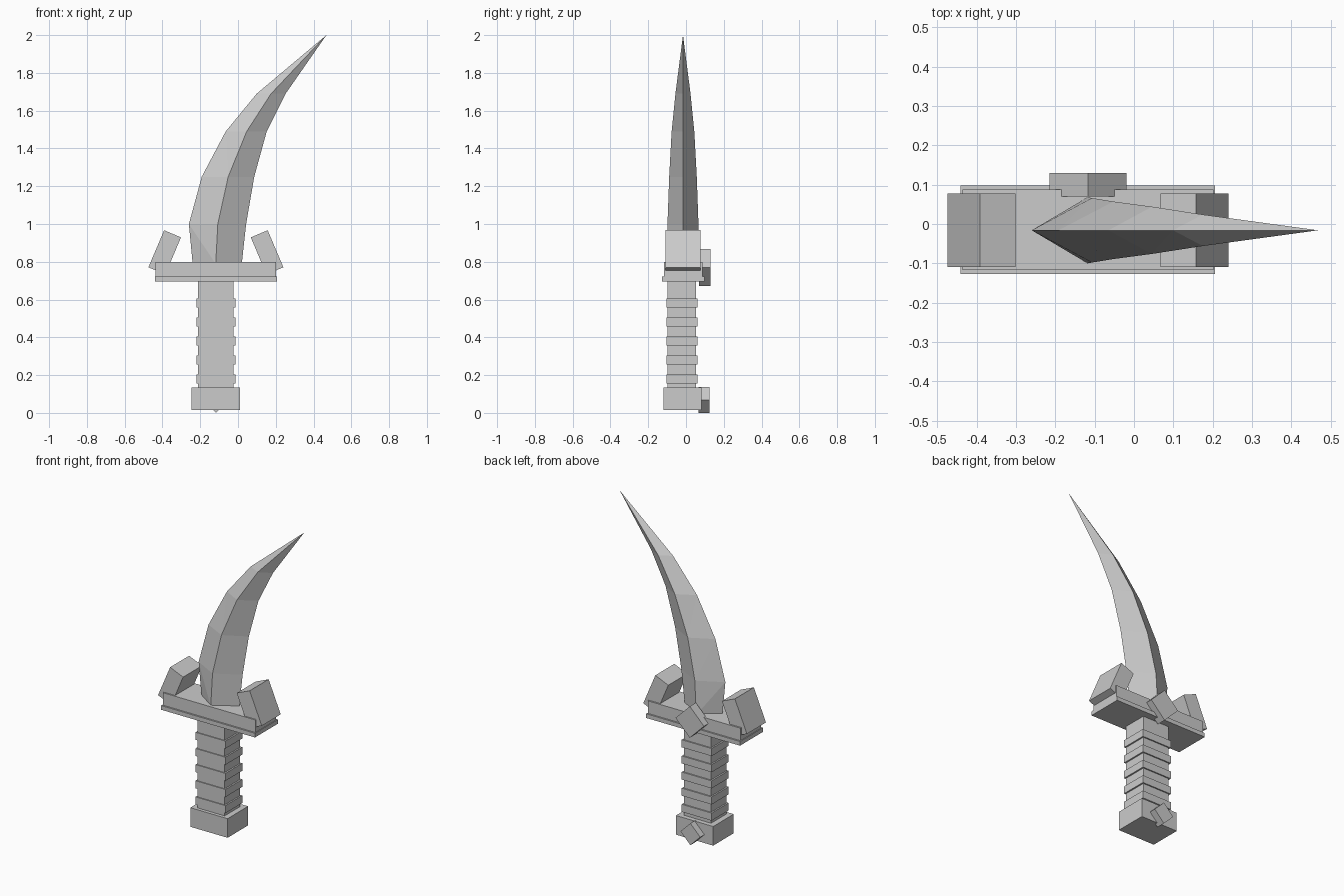
import bpy, bmesh, math
from mathutils import Matrix

if "Cube" in bpy.data.objects:
    bpy.data.objects.remove(bpy.data.objects["Cube"], do_unlink=True)

grey = bpy.data.materials.new("plain_grey")
grey.use_nodes = True
colour = (0.6, 0.6, 0.6, 1)
grey.diffuse_color = colour
grey.node_tree.nodes["Principled BSDF"].inputs["Base Color"].default_value = colour

CX, CY = -0.117, -0.016   # axis of the handle


def finish(name, bm):
    bmesh.ops.recalc_face_normals(bm, faces=bm.faces)
    mesh = bpy.data.meshes.new(name)
    bm.to_mesh(mesh)
    bm.free()
    mesh.materials.append(grey)
    obj = bpy.data.objects.new(name, mesh)
    bpy.context.collection.objects.link(obj)
    return obj


def box(name, size, centre, tilt=0):
    """Box turned about the y axis by tilt degrees."""
    bm = bmesh.new()
    bmesh.ops.create_cube(bm, size=1)
    bm.transform(Matrix.Translation(centre)
                 @ Matrix.Rotation(math.radians(tilt), 4, 'Y')
                 @ Matrix.Diagonal((*size, 1)))
    return finish(name, bm)


# Pommel and wrapped grip
box("pommel", (0.257, 0.202, 0.119), (CX, CY - 0.002, 0.0755))
box("grip", (0.187, 0.152, 0.6), (CX, CY - 0.006, 0.42))
for i in range(5):
    box(f"grip_ring_{i + 1}", (0.206, 0.166, 0.047), (CX, CY - 0.005, 0.18 + i * 0.1005))

# Two-step guard
box("guard_base", (0.647, 0.225, 0.026), (CX, CY + 0.001, 0.709))
box("guard_top", (0.638, 0.205, 0.08), (CX, CY + 0.001, 0.76))

# Tilted blocks at the ends of the guard
for side, label in ((-1, "right"), (1, "left")):
    box(f"guard_block_{label}", (0.097, 0.187, 0.213), (CX + side * 0.271, CY, 0.85), -side * 23)

# Diamond studs on the back
for name, half, y0, y1, z in (("guard_stud", 0.098, 0.07, 0.13, 0.769),
                              ("pommel_stud", 0.068, 0.067, 0.124, 0.068)):
    edge = half * math.sqrt(2)
    box(name, (edge, y1 - y0, edge), (CX, (y0 + y1) / 2, z), 45)

# Curved blade with a diamond section: height, edge x, ridge x, edge x, half depth
sections = [(0.79, -0.24, -0.118, 0.02, 0.084),
            (1.0, -0.26, -0.107, 0.043, 0.082),
            (1.25, -0.192, -0.052, 0.086, 0.073),
            (1.49, -0.065, 0.046, 0.152, 0.06),
            (1.69, 0.099, 0.175, 0.252, 0.04)]
bm = bmesh.new()
rings = []
for z, back, ridge, front, depth in sections:
    corners = ((back, 0), (ridge, -depth), (front, 0), (ridge, depth))
    rings.append([bm.verts.new((x, CY + y, z)) for x, y in corners])
tip = bm.verts.new((0.468, CY, 2.0))
bm.faces.new(rings[0])
for low, high in zip(rings, rings[1:]):
    for i in range(4):
        j = (i + 1) % 4
        if i in (0, 3):   # split so the crease runs from outer edge down to the ridge
            outer, ridge = (i, j) if i == 0 else (j, i)
            bm.faces.new((low[outer], low[ridge], high[outer]))
            bm.faces.new((low[ridge], high[ridge], high[outer]))
        else:
            bm.faces.new((low[i], low[j], high[j], high[i]))
for i in range(4):
    bm.faces.new((rings[-1][i], rings[-1][(i + 1) % 4], tip))
finish("blade", bm)
